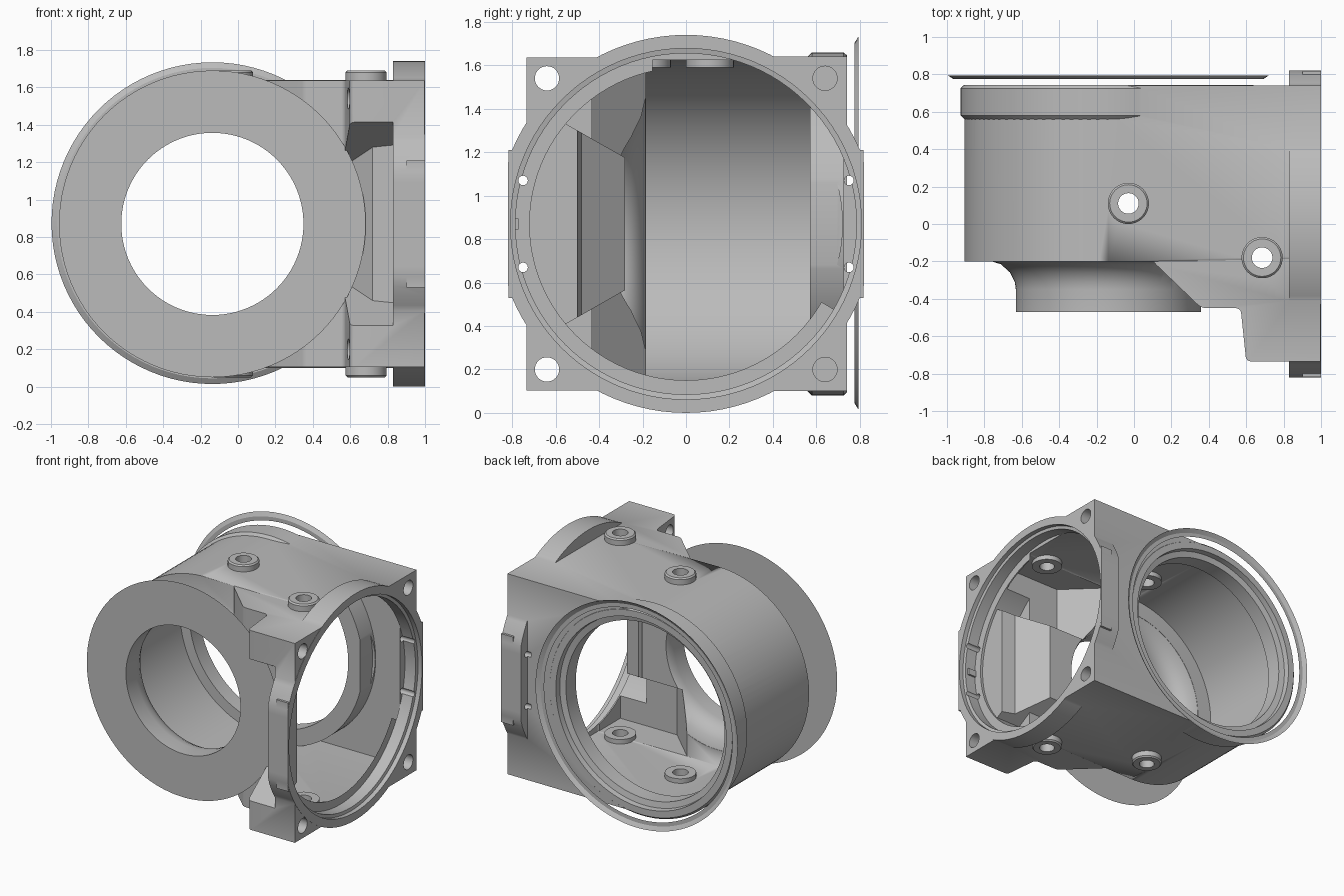
import bpy, bmesh, math
from mathutils import Matrix

if "Cube" in bpy.data.objects:
    bpy.data.objects.remove(bpy.data.objects["Cube"], do_unlink=True)

CX, CZ = -0.137, 0.87      # axis of the large barrel
grey = bpy.data.materials.new("cast grey")
grey.use_nodes = True
grey.diffuse_color = (0.5, 0.5, 0.5, 1)
grey.node_tree.nodes["Principled BSDF"].inputs["Base Color"].default_value = (0.5, 0.5, 0.5, 1)

TURN = {"x": Matrix.Rotation(math.pi / 2, 4, "Y"),
        "y": Matrix.Rotation(-math.pi / 2, 4, "X"),
        "z": Matrix.Identity(4)}


def finish(bm, name):
    bmesh.ops.recalc_face_normals(bm, faces=bm.faces)
    me = bpy.data.meshes.new(name)
    bm.to_mesh(me)
    bm.free()
    me.materials.append(grey)
    ob = bpy.data.objects.new(name, me)
    bpy.context.collection.objects.link(ob)
    return ob


def lathe(name, profile, axis, at, caps=True, n=96, clamp_y=None):
    """Revolve (radius, distance) pairs about an axis through a point."""
    bm = bmesh.new()
    rings = [[bm.verts.new((r * math.cos(2 * math.pi * i / n),
                            r * math.sin(2 * math.pi * i / n), t))
              for i in range(n)] for r, t in profile]
    for a, b in zip(rings, rings[1:]):
        for i in range(n):
            j = (i + 1) % n
            bm.faces.new((a[i], a[j], b[j], b[i]))
    if caps:
        bm.faces.new(rings[0])
        bm.faces.new(rings[-1])
    bm.transform(Matrix.Translation(at) @ TURN[axis])
    if clamp_y:
        for v in bm.verts:
            v.co.y = max(-clamp_y, min(clamp_y, v.co.y))
    return finish(bm, name)


def rod(name, r, a, b, axis, at, n=32):
    return lathe(name, [(r, a), (r, b)], axis, at, n=n)


def prism(name, points, half, bevel=0):
    """Extrude a plan outline; half is a half height or a function of y."""
    bm = bmesh.new()
    h = half if callable(half) else lambda y: half
    low = [bm.verts.new((x, y, CZ - h(y))) for x, y in points]
    top = [bm.verts.new((x, y, CZ + h(y))) for x, y in points]
    bm.faces.new(low)
    bm.faces.new(top)
    uprights = []
    for i in range(len(points)):
        j = (i + 1) % len(points)
        bm.faces.new((low[i], low[j], top[j], top[i]))
        if points[i][0] < 0.9 and points[i][1] < -0.1:
            uprights.append(bm.edges.get((low[i], top[i])))
    if bevel:
        bmesh.ops.bevel(bm, geom=uprights, offset=bevel, segments=4,
                        profile=0.5, affect="EDGES")
    return finish(bm, name)


def barrel(name, r, front, back, right, bevel):
    """Half round barrel running into a square box on the left side."""
    bm = bmesh.new()
    n = 56
    outline = [(CX + r * math.cos(a), CZ + r * math.sin(a))
               for a in [math.pi / 2 + math.pi * i / n for i in range(n + 1)]]
    outline += [(right, CZ - r), (right, CZ + r)]
    f = [bm.verts.new((x, front, z)) for x, z in outline]
    b = [bm.verts.new((x, back, z)) for x, z in outline]
    bm.faces.new(f)
    bm.faces.new(b)
    for i in range(len(f)):
        j = (i + 1) % len(f)
        bm.faces.new((f[i], f[j], b[j], b[i]))
    rim = [e for e in bm.edges if all(v in f for v in e.verts)]
    bmesh.ops.bevel(bm, geom=rim, offset=bevel, segments=4, profile=0.5, affect="EDGES")
    return finish(bm, name)


def block(name, x, y, z):
    bm = bmesh.new()
    bmesh.ops.create_cube(bm, size=1)
    for v in bm.verts:
        v.co = [p[0] if c < 0 else p[1] for p, c in zip((x, y, z), v.co)]
    return finish(bm, name)


def combine(target, tool, operation):
    mod = target.modifiers.new("join", "BOOLEAN")
    mod.operation, mod.solver, mod.object = operation, "EXACT", tool
    bpy.context.view_layer.objects.active = target
    bpy.ops.object.modifier_apply(modifier=mod.name)
    bpy.data.objects.remove(tool, do_unlink=True)


def add(target, tool):
    combine(target, tool, "UNION")


def cut(target, tool):
    combine(target, tool, "DIFFERENCE")


def channels(t):
    """Stepped front side of the box, inset by wall t."""
    return [(0.08 + t, -0.1), (0.1 + t, -0.2 + t), (0.36 + t, -0.45 + t), (0.57 + t, -0.45 + t)]


def recess(g):
    """Hollow in the middle of the front side, grown by g."""
    pts = [(0.25 - g, -0.95), (0.25 - g, -0.3 + g), (0.55 + g, -0.3 + g),
           (0.72 + g, -0.5 + g), (0.83 + g, -0.52 + g), (0.83 + g, -0.95)]
    return prism("recess", pts, lambda y: 0.49 + g + 0.57 * (-y - 0.64))


def tube(t, end):
    """Flared front tube, inset by wall t."""
    return lathe("tube", [(0.64 - t, -0.12), (0.64 - t, -0.195 + t), (0.575 - t, -0.215 + t),
                          (0.525 - t, -0.26 + t), (0.5 - t, -0.31 + t), (0.495 - t, -0.35),
                          (0.495 - t, end)], "y", (CX, 0, CZ))


# Outer casting
housing = barrel("housing", 0.77, -0.2, 0.74, 1.0, 0.03)
add(housing, prism("front_steps", channels(0) + [(0.6, -0.735), (0.998, -0.735), (0.998, 0.1), (0.08, 0.1)],
                   0.766, 0.025))
cut(housing, recess(0))
add(housing, tube(0, -0.47))
add(housing, lathe("rear_collar", [(0.76, 0.55), (0.79, 0.58), (0.79, 0.725), (0.775, 0.742)],
                   "y", (CX, 0, CZ)))
add(housing, lathe("side_flange", [(0.87, 0.83), (0.87, 1.0)], "x", (0, 0, CZ), clamp_y=0.82))
add(housing, block("flange_ears", (0.9, 0.999), (-0.818, 0.818), (CZ - 0.34, CZ + 0.34)))

# Inner hollow
hollow = barrel("hollow", 0.755, -0.185, 0.725, 0.87, 0.03)
cut(hollow, rod("rear_lip", 0.8, 0.57, 0.9, "y", (CX, 0, CZ), 96))
add(hollow, prism("step_hollow", channels(0.018) + [(0.86, -0.43), (0.86, 0.1), (0.08, 0.1)], 0.75))
add(hollow, rod("flange_hollow", 0.72, 0.64, 0.95, "x", (0, 0, CZ), 96))
cut(hollow, recess(0.02))
add(hollow, tube(0.008, -0.6))
add(hollow, lathe("rear_bore", [(0.675, 0.5), (0.675, 0.69), (0.72, 0.7), (0.73, 0.8)],
                  "y", (CX, 0, CZ)))
add(hollow, lathe("flange_bore", [(0.785, 0.87), (0.785, 0.96), (0.808, 0.965), (0.808, 1.1)],
                  "x", (0, 0, CZ)))
cut(housing, hollow)

# Threaded bosses above and below
for x, y in ((-0.03, 0.11), (0.685, -0.18)):
    for s in (-1, 1):
        add(housing, lathe("boss", [(0.11, s * 0.72), (0.11, s * 0.81), (0.1, s * 0.82)],
                           "z", (x, y, CZ), n=40))
    cut(housing, rod("boss_drill", 0.055, -1, 1, "z", (x, y, CZ)))

# Corner bolt holes and small flange holes
for y, start in ((-0.64, 0.4), (0.64, 0.9)):
    for s in (-1, 1):
        cut(housing, rod("corner_drill", 0.056, start, 1.1, "x", (0, y, CZ + s * 0.67)))
        cut(housing, rod("pin_drill", 0.022, 0.8, 1.1, "x",
                         (0, math.copysign(0.75, y), CZ + s * 0.2), 16))

# Locating tab, front face sheet and rear sealing ring
tab = block("locating_tab", (0.86, 0.94), (-0.815, -0.77), (CZ - 0.025, CZ + 0.025))
face = lathe("front_face", [(0.495, -0.47), (0.82, -0.47)], "y", (CX, 0, CZ), caps=False)
ring = lathe("rear_ring", [(0.80, 0.776), (0.83, 0.776), (0.86, 0.795)], "y",
             (CX, 0, CZ + 0.004), caps=False)

# Smooth curved surfaces, keep hard edges
bpy.ops.object.select_all(action="DESELECT")
for ob in (housing, tab, face, ring):
    ob.select_set(True)
bpy.context.view_layer.objects.active = housing
bpy.ops.object.shade_smooth_by_angle(angle=math.radians(32))
